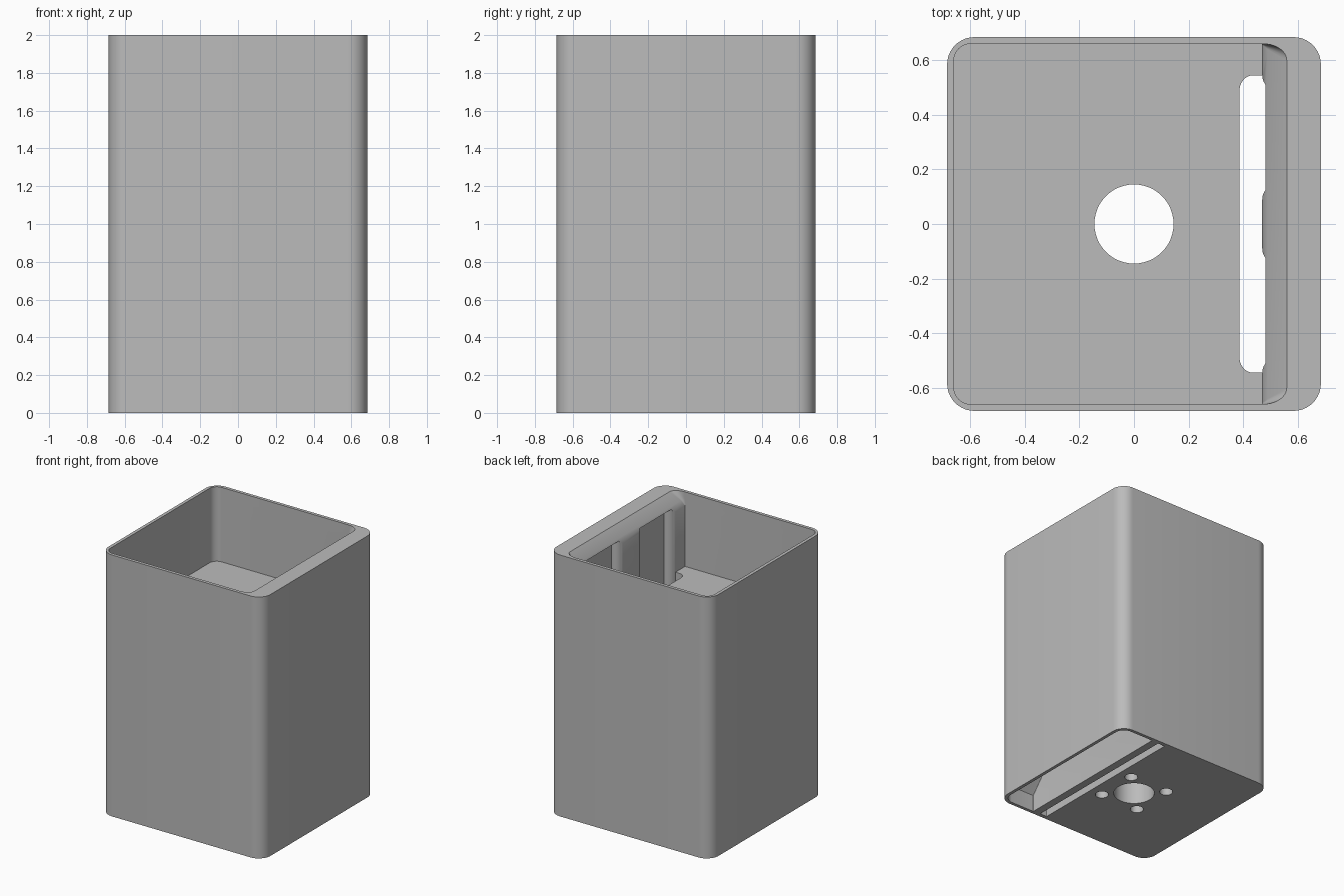
import bpy, bmesh, math

cube = bpy.data.objects.get("Cube")
if cube:
    bpy.data.objects.remove(cube, do_unlink=True)

grey = bpy.data.materials.new("plain grey")
GREY = (0.5, 0.5, 0.5, 1)
grey.use_nodes = True
grey.diffuse_color = GREY
grey.node_tree.nodes["Principled BSDF"].inputs["Base Color"].default_value = GREY


def arc(cx, cy, rx, ry, start, end, n=10):
    angles = [math.radians(start + (end - start) * i / n) for i in range(n + 1)]
    return [(cx + rx * math.cos(a), cy + ry * math.sin(a)) for a in angles]


def rounded(x0, x1, y, left, right):
    """Rounded rectangle; left and right are the (rx, ry) of the corners."""
    (lx, ly), (rx, ry) = left, right
    return (arc(x1 - rx, y - ry, rx, ry, 0, 90) + arc(x0 + lx, y - ly, lx, ly, 90, 180)
            + arc(x0 + lx, ly - y, lx, ly, 180, 270) + arc(x1 - rx, ry - y, rx, ry, 270, 360))


def loft(name, layers):
    """Solid through a stack of (z, outline) layers."""
    bm = bmesh.new()
    rings = [[bm.verts.new((x, y, z)) for x, y in outline] for z, outline in layers]
    n = len(rings[0])
    for low, high in zip(rings, rings[1:]):
        for i in range(n):
            j = (i + 1) % n
            bm.faces.new((low[i], low[j], high[j], high[i]))
    bm.faces.new(rings[0][::-1])
    bm.faces.new(rings[-1])
    bmesh.ops.recalc_face_normals(bm, faces=bm.faces[:])
    mesh = bpy.data.meshes.new(name)
    bm.to_mesh(mesh)
    bm.free()
    mesh.materials.append(grey)
    obj = bpy.data.objects.new(name, mesh)
    bpy.context.collection.objects.link(obj)
    return obj


def prism(name, outline, z0, z1):
    return loft(name, [(z0, outline), (z1, outline)])


def circle(x, y, r):
    return arc(x, y, r, r, 0, 360, 48)[:-1]


# Outer body
body = prism("housing", rounded(-0.685, 0.685, 0.685, (0.1, 0.1), (0.1, 0.1)), 0, 2)

# Upper cavity with a flared lip on the thick wall
def cavity_ring(x1, rx, ry):
    return rounded(-0.66, x1, 0.66, (0.06, 0.06), (rx, ry))

sharp = cavity_ring(0.47, 0.004, 0.004)
cutters = [loft("cavity_cutter", [
    (1.43, sharp), (1.895, sharp),
    (1.935, cavity_ring(0.49, 0.02, 0.02)),
    (2.0, cavity_ring(0.56, 0.085, 0.06)),
    (2.01, cavity_ring(0.57, 0.09, 0.06))])]

# Through slot with rounded ribs along the thick wall
half = (arc(0.525, 0.09, 0.055, 0.055, 180, 90) + [(0.53, 0.145), (0.53, 0.49)]
        + arc(0.525, 0.545, 0.055, 0.055, 270, 180)
        + arc(0.437, 0.49, 0.05, 0.055, 90, 180))
slot = half + [(x, -y) for x, y in reversed(half)]
cutters.append(prism("slot_cutter", slot, -0.1, 1.92))

# Bottom pocket narrowing up into the slot
wide = rounded(0.385, 0.66, 0.66, (0.004, 0.004), (0.075, 0.075))
narrow = rounded(0.385, 0.535, 0.55, (0.004, 0.004), (0.01, 0.01))
cutters.append(loft("pocket_cutter", [(-0.02, wide), (0.13, wide), (0.26, narrow)]))

# Bottom groove, centre bore and screw holes
cutters.append(prism("groove_cutter",
                     rounded(0.265, 0.325, 0.655, (0.004, 0.004), (0.004, 0.004)), -0.02, 0.1))
cutters.append(prism("bore_cutter", circle(0, 0, 0.145), -0.1, 1.6))
for sx in (-1, 1):
    for sy in (-1, 1):
        cutters.append(prism("screw_hole_cutter", circle(sx * 0.163, sy * 0.163, 0.047), -0.05, 0.3))

for cutter in cutters:
    cutter.hide_render = True
    mod = body.modifiers.new(cutter.name, "BOOLEAN")
    mod.operation = "DIFFERENCE"
    mod.solver = "EXACT"
    mod.object = cutter

# Bake the cuts and drop the cutters
bpy.context.view_layer.update()
graph = bpy.context.evaluated_depsgraph_get()
baked = bpy.data.meshes.new_from_object(body.evaluated_get(graph))
body.modifiers.clear()
body.data = baked
baked.materials.clear()
baked.materials.append(grey)
for poly in baked.polygons:
    poly.material_index = 0
for cutter in cutters:
    bpy.data.objects.remove(cutter, do_unlink=True)

bpy.ops.object.select_all(action="DESELECT")
body.select_set(True)
bpy.context.view_layer.objects.active = body
bpy.ops.object.shade_smooth_by_angle(angle=math.radians(30))
